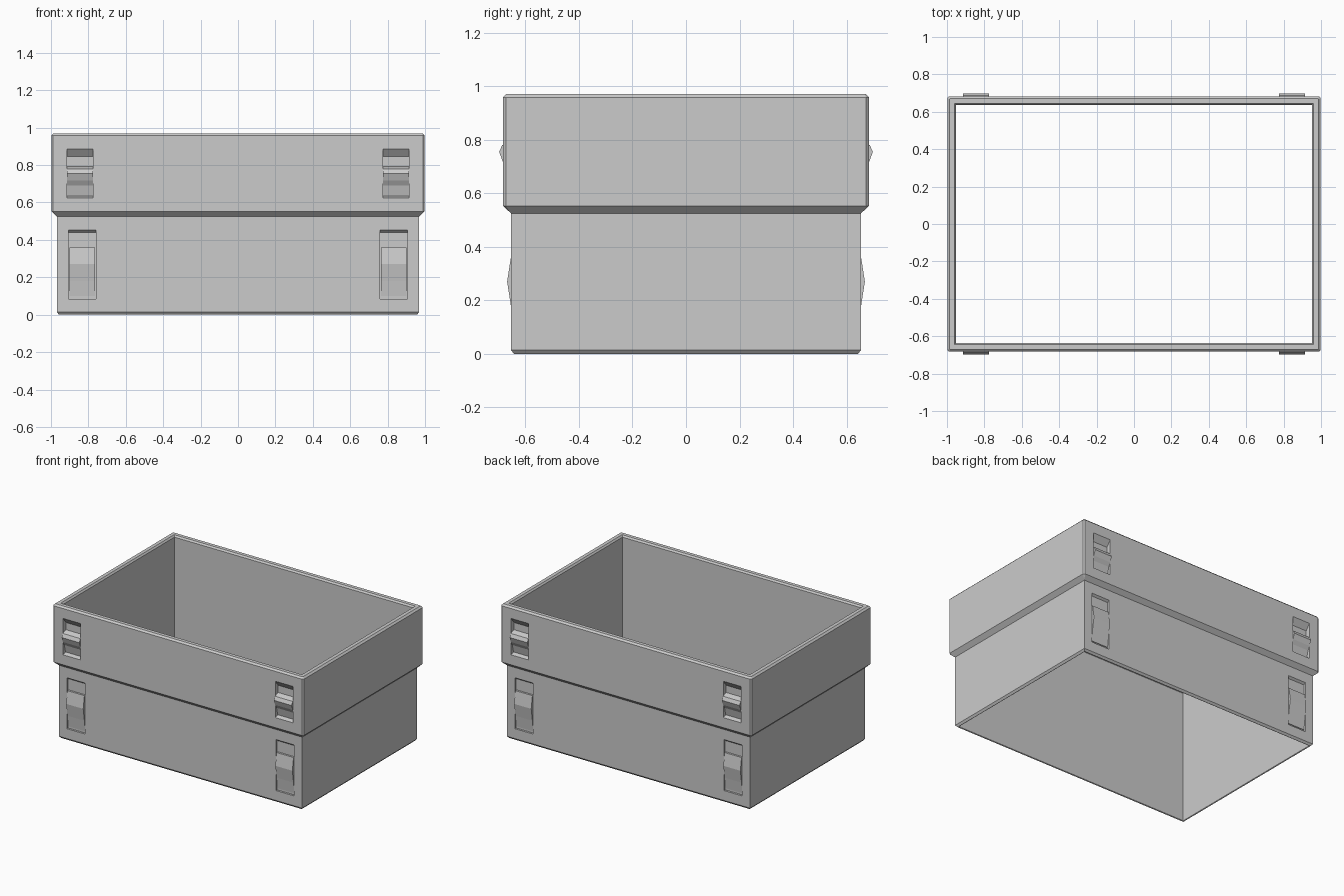
import bpy
import bmesh

old = bpy.data.objects.get("Cube")
if old:
    bpy.data.objects.remove(old)

grey = bpy.data.materials.new("plain grey")
grey.use_nodes = True
colour = (0.6, 0.6, 0.6, 1)
grey.diffuse_color = colour
grey.node_tree.nodes["Principled BSDF"].inputs["Base Color"].default_value = colour


def finish(name, bm):
    bmesh.ops.remove_doubles(bm, verts=bm.verts, dist=0.0001)
    bmesh.ops.recalc_face_normals(bm, faces=bm.faces)
    mesh = bpy.data.meshes.new(name)
    bm.to_mesh(mesh)
    bm.free()
    mesh.materials.append(grey)
    obj = bpy.data.objects.new(name, mesh)
    bpy.context.collection.objects.link(obj)
    return obj


def prism(name, profile, x0, x1, side):
    """Extrude a (depth, z) profile along x; side is -1 front, 1 back."""
    bm = bmesh.new()
    ends = [[bm.verts.new((x, side * y, z)) for y, z in profile] for x in (x0, x1)]
    for end in ends:
        bm.faces.new(end)
    for i in range(len(profile)):
        j = (i + 1) % len(profile)
        bm.faces.new((ends[0][i], ends[0][j], ends[1][j], ends[1][i]))
    return finish(name, bm)


def ring(bm, inset, z, corner):
    """Rectangle with cut corners, inset from the widest outline."""
    x, y, c = 0.998 - inset, 0.683 - inset, corner
    pts = [(x, y - c), (x - c, y), (c - x, y), (-x, y - c),
           (-x, c - y), (c - x, -y), (x - c, -y), (x, c - y)]
    return [bm.verts.new((px, py, z)) for px, py in pts]


# Open, stepped box wall: inset, height and corner cut around the section
section = [(0.043, 0, 0), (0.041, 0, 0), (0.029, 0.014, 0), (0.029, 0.525, 0),
           (0, 0.553, 0.01), (0, 0.958, 0.01), (0.012, 0.97, 0.004),
           (0.038, 0.97, 0), (0.047, 0.958, 0), (0.047, 0.004, 0)]
bm = bmesh.new()
rings = [ring(bm, *s) for s in section]
for a, b in zip(rings, rings[1:] + rings[:1]):
    for i in range(8):
        j = (i + 1) % 8
        bm.faces.new((a[i], a[j], b[j], b[i]))
bmesh.ops.remove_doubles(bm, verts=bm.verts, dist=0.0001)
box = finish("box_wall", bm)

# Recess and latch profiles: distance from the middle, height
upper_recess = [(0.72, 0.887), (0.683, 0.887), (0.65, 0.845), (0.65, 0.635),
                (0.683, 0.625), (0.72, 0.625)]
upper_latch = [(0.645, 0.795), (0.66, 0.79), (0.686, 0.78), (0.698, 0.755),
               (0.684, 0.717), (0.668, 0.69), (0.655, 0.635), (0.645, 0.635)]
lower_recess = [(0.7, 0.452), (0.654, 0.452), (0.64, 0.44), (0.64, 0.085), (0.7, 0.085)]
lower_latch = [(0.638, 0.36), (0.654, 0.36), (0.668, 0.27), (0.654, 0.18),
               (0.645, 0.1), (0.638, 0.1)]
kinds = [("upper", upper_recess, upper_latch, 0.775, 0.915, 0),
         ("lower", lower_recess, lower_latch, 0.76, 0.905, 0.005)]

# Two latches at each height on the front and the back
for level, recess, latch, x0, x1, gap in kinds:
    for side, face in ((-1, "front"), (1, "back")):
        for sign, hand in ((1, "left"), (-1, "right")):
            name = f"{level}_{face}_{hand}"
            cutter = prism(name + "_recess_cutter", recess, sign * x0, sign * x1, side)
            cutter.hide_render = True
            cutter.hide_set(True)
            cut = box.modifiers.new(name, "BOOLEAN")
            cut.operation = "DIFFERENCE"
            cut.solver = "EXACT"
            cut.object = cutter
            prism(name + "_latch", latch, sign * (x0 + gap), sign * (x1 - gap), side)
